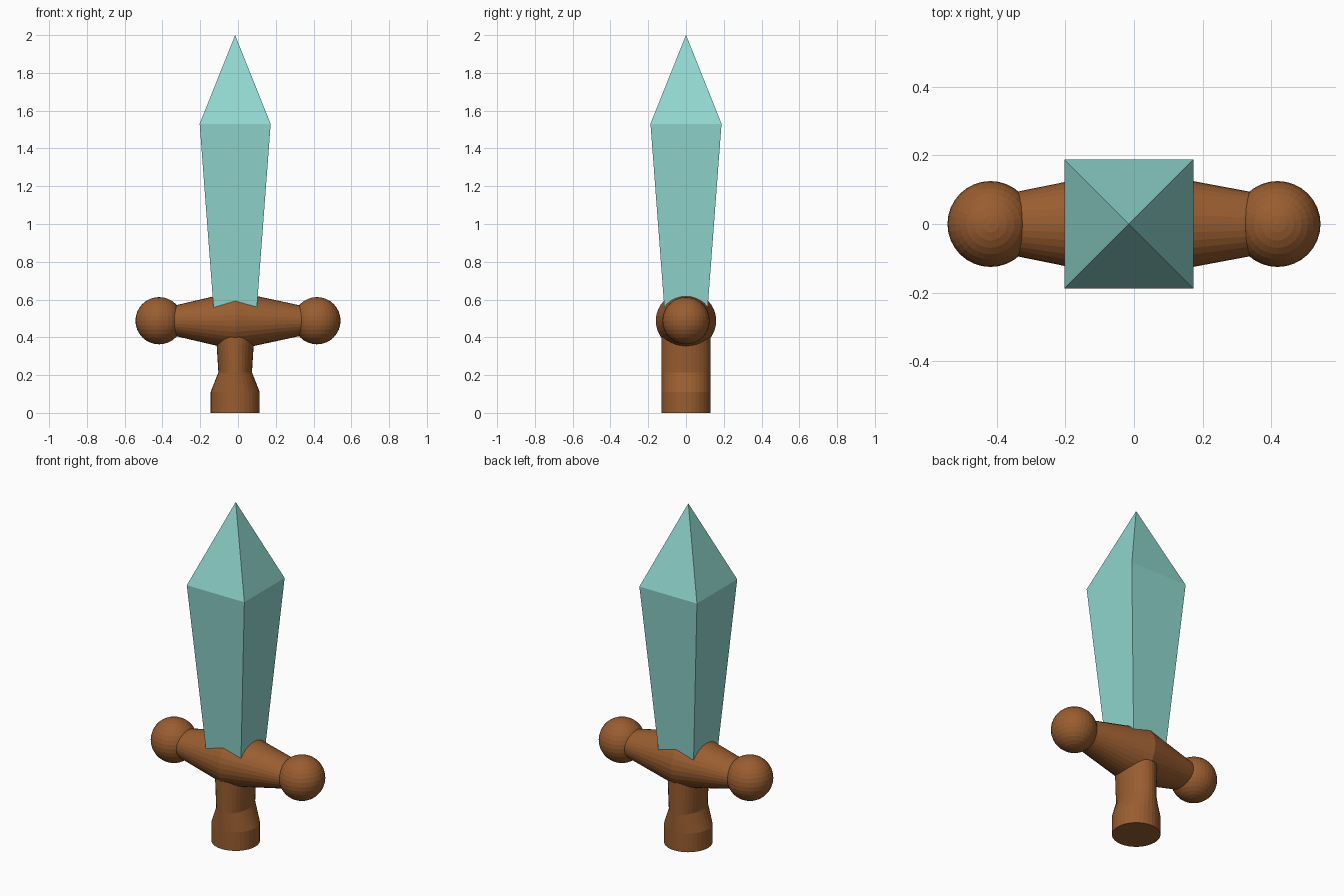
import bpy, math

if "Cube" in bpy.data.objects:
    bpy.data.objects.remove(bpy.data.objects["Cube"])

CX = -0.015      # axis of blade and handle
GUARD_Z = 0.488  # axis height of the cross guard


def material(name, rgb):
    m = bpy.data.materials.new(name)
    m.diffuse_color = (*rgb, 1)
    m.use_nodes = True
    m.node_tree.nodes["Principled BSDF"].inputs["Base Color"].default_value = m.diffuse_color
    return m


wood = material("wood", (0.32, 0.11, 0.03))
crystal = material("crystal", (0.28, 0.68, 0.62))


def loft(name, rings, mat):
    """Skin equal-length rings of points and cap both ends."""
    n = len(rings[0])
    verts = [p for ring in rings for p in ring]
    faces = [(r * n + i, r * n + (i + 1) % n, (r + 1) * n + (i + 1) % n, (r + 1) * n + i)
             for r in range(len(rings) - 1) for i in range(n)]
    faces.append(tuple(reversed(range(n))))
    faces.append(tuple(range(len(verts) - n, len(verts))))
    me = bpy.data.meshes.new(name)
    me.from_pydata(verts, [], faces)
    me.materials.append(mat)
    ob = bpy.data.objects.new(name, me)
    bpy.context.collection.objects.link(ob)
    return ob


def ellipse(a, b, n=32):
    return [(a * math.cos(2 * math.pi * i / n), b * math.sin(2 * math.pi * i / n))
            for i in range(n)]


# Handle: round pommel end, pinched sideways at the grip
loft("handle",
     [[(CX + x, y, z) for x, y in ellipse(rx, 0.13)]
      for z, rx in ((0, 0.13), (0.11, 0.13), (0.215, 0.089), (0.36, 0.098), (0.45, 0.1))],
     wood)

# Cross guard: double cone along x, widest in the middle
loft("cross_guard",
     [[(x, y, GUARD_Z + z) for y, z in ellipse(ry, rz)]
      for x, ry, rz in ((-0.38, 0.086, 0.07), (CX, 0.16, 0.155), (0.38, 0.086, 0.07))],
     wood)

# Guard end balls
for side, label in ((-1, "left"), (1, "right")):
    bpy.ops.mesh.primitive_uv_sphere_add(segments=32, ring_count=16, radius=0.125,
                                         location=(side * 0.418, 0, GUARD_Z))
    ball = bpy.context.object
    ball.name = "guard_ball_" + label
    ball.data.materials.append(wood)

# Blade: square prism widening upward, with a four-sided point
corners = ((-1, -1), (1, -1), (1, 1), (-1, 1))
blade = loft("blade",
             [[(CX + h * x, h * y, z) for x, y in corners]
              for z, h in ((0.48, 0.109), (1.53, 0.188), (2.0, 0.0))],
             crystal)

# Weld the collapsed top ring into a single tip
import bmesh
bm = bmesh.new()
bm.from_mesh(blade.data)
bmesh.ops.remove_doubles(bm, verts=bm.verts, dist=1e-5)
bmesh.ops.recalc_face_normals(bm, faces=bm.faces)
bm.to_mesh(blade.data)
bm.free()
